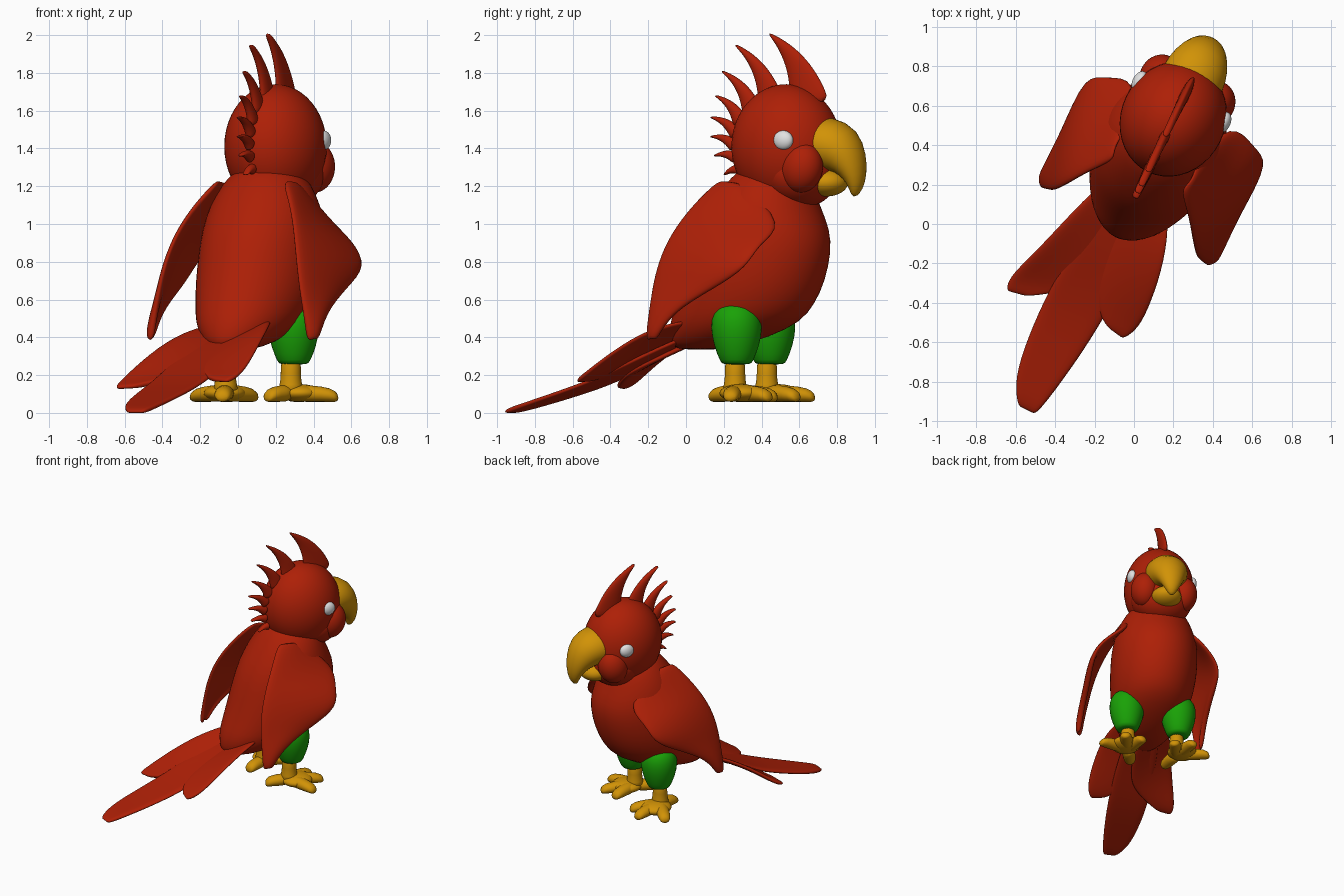
import bpy, bmesh, math
from mathutils import Vector, Matrix

cube = bpy.data.objects.get("Cube")
if cube:
    bpy.data.objects.remove(cube, do_unlink=True)

# Bird space: x = sideways, y = forward, z = up; the whole bird is turned to one side
TURN = Matrix.Translation((-0.049, 0.024, 0)) @ Matrix.Rotation(math.radians(-26), 4, 'Z')


def material(name, rgb):
    m = bpy.data.materials.new(name)
    m.use_nodes = True
    m.diffuse_color = (*rgb, 1)
    bsdf = next(n for n in m.node_tree.nodes if n.type == 'BSDF_PRINCIPLED')
    bsdf.inputs["Base Color"].default_value = (*rgb, 1)
    return m


RED = material("feather red", (0.42, 0.014, 0.002))
GREEN = material("thigh green", (0.01, 0.36, 0.002))
YELLOW = material("beak yellow", (0.64, 0.29, 0.002))
WHITE = material("eye white", (0.75, 0.75, 0.75))


def finish(name, bm, mat, thick=0, levels=1):
    bmesh.ops.recalc_face_normals(bm, faces=bm.faces)
    me = bpy.data.meshes.new(name)
    bm.to_mesh(me)
    bm.free()
    me.materials.append(mat)
    for p in me.polygons:
        p.use_smooth = True
    ob = bpy.data.objects.new(name, me)
    bpy.context.collection.objects.link(ob)
    ob.matrix_world = TURN
    if thick:
        sol = ob.modifiers.new("thickness", 'SOLIDIFY')
        sol.thickness, sol.offset = thick, 0
    if levels:
        sub = ob.modifiers.new("smooth", 'SUBSURF')
        sub.levels = sub.render_levels = levels
    return ob


def rings(name, sections, mat, n=16, levels=1):
    """Capped loft through ellipses given as (centre, axis, axis)."""
    bm = bmesh.new()
    loops = []
    for c, a, b in sections:
        angles = [math.tau * i / n for i in range(n)]
        loops.append([bm.verts.new(Vector(c) + Vector(a) * math.cos(t) + Vector(b) * math.sin(t))
                      for t in angles])
    for lo, hi in zip(loops, loops[1:]):
        for i in range(n):
            j = (i + 1) % n
            bm.faces.new((lo[i], lo[j], hi[j], hi[i]))
    bm.faces.new(loops[0])
    bm.faces.new(loops[-1])
    return finish(name, bm, mat, levels=levels)


def horn(name, path, mat, n=12):
    """Loft along a curve in the middle plane; path holds (y, z, half depth, half width)."""
    out = []
    for i, (y, z, w, lat) in enumerate(path):
        p, q = path[max(i - 1, 0)], path[min(i + 1, len(path) - 1)]
        side = Vector((0, p[1] - q[1], q[0] - p[0])).normalized()
        out.append(((0, y, z), (lat, 0, 0), side * w))
    return rings(name, out, mat, n)


def ball(name, centre, radii, mat, tilt=0):
    bm = bmesh.new()
    bmesh.ops.create_uvsphere(bm, u_segments=40, v_segments=24, radius=1)
    bm.transform(Matrix.Translation(centre) @ Matrix.Rotation(tilt, 4, 'X') @ Matrix.Diagonal((*radii, 1)))
    return finish(name, bm, mat, levels=0)


def sheet(name, rows, mat, bulge, thick):
    """Feathered plate between two edges, with a bulge along its middle."""
    bm = bmesh.new()
    grid = []
    for a, b in rows:
        a, b = Vector(a), Vector(b)
        grid.append([bm.verts.new(a.lerp(b, t) + Vector(bulge) * 4 * t * (1 - t))
                     for t in (0, 0.25, 0.5, 0.75, 1)])
    for r, s in zip(grid, grid[1:]):
        for i in range(4):
            bm.faces.new((r[i], r[i + 1], s[i + 1], s[i]))
    return finish(name, bm, mat, thick, 2)


# Body: (height, forward centre, half depth, half width)
BODY = [(0.335, 0.06, 0.08, 0.07), (0.345, 0.07, 0.17, 0.13), (0.40, 0.17, 0.275, 0.21),
        (0.48, 0.265, 0.365, 0.275), (0.58, 0.325, 0.385, 0.305), (0.70, 0.374, 0.392, 0.328),
        (0.85, 0.414, 0.386, 0.332), (0.97, 0.432, 0.36, 0.326), (1.10, 0.44, 0.29, 0.295),
        (1.21, 0.46, 0.23, 0.24), (1.28, 0.465, 0.17, 0.175), (1.325, 0.465, 0.08, 0.08)]
rings("body", [((0, u, z), (w, 0, 0), (0, d, 0)) for z, u, d, w in BODY], RED, 28)

# Head
ball("head", (0, 0.565, 1.41), (0.265, 0.298, 0.33), RED)
ball("jaw", (0, 0.645, 1.27), (0.235, 0.2, 0.185), RED)
for s, side in ((1, "right"), (-1, "left")):
    ball(side + "_cheek", (s * 0.152, 0.728, 1.3), (0.105, 0.115, 0.135), RED, -0.2)
    ball(side + "_eye", (s * 0.236, 0.66, 1.443), (0.036, 0.057, 0.052), WHITE)

# Beak
horn("upper_beak", [(0.68, 1.43, 0.13, 0.155), (0.8, 1.43, 0.15, 0.17), (0.885, 1.395, 0.142, 0.15),
                    (0.94, 1.325, 0.095, 0.115), (0.972, 1.25, 0.058, 0.078),
                    (0.975, 1.185, 0.036, 0.045), (0.962, 1.145, 0.012, 0.014)], YELLOW, 20)
ball("lower_beak", (0, 0.8, 1.22), (0.115, 0.115, 0.074), YELLOW)

# Crest spikes: base, tip and base half width
CREST = [(0.7, 1.62, 0.463, 2.01, 0.125), (0.475, 1.64, 0.263, 1.95, 0.075),
         (0.365, 1.59, 0.185, 1.81, 0.058), (0.3, 1.53, 0.146, 1.68, 0.046),
         (0.275, 1.47, 0.118, 1.565, 0.04), (0.265, 1.41, 0.118, 1.462, 0.036),
         (0.27, 1.35, 0.14, 1.36, 0.032), (0.29, 1.29, 0.2, 1.26, 0.028)]
for k, (y0, z0, y1, z1, w) in enumerate(CREST):
    base, tip = Vector((y0, z0)), Vector((y1, z1))
    d = tip - base
    ctrl = (base + tip) / 2 + Vector((d.y, -d.x)) * 0.22
    path = []
    for i in range(8):
        t = i / 7
        p = base * (1 - t) ** 2 + ctrl * 2 * t * (1 - t) + tip * t * t
        path.append((p.x, p.y, w * (1 - t) + 0.004, 0.01 * (1 - t) + 0.018))
    horn("crest_spike_%d" % (k + 1), path, RED)

# Wings: rear edge and front edge, shoulder to tip; the left wing sits closer to the body
WING = [((0.19, 0.26, 1.23), (0.19, 0.42, 1.21)), ((0.29, 0.15, 1.1), (0.27, 0.7, 0.985)),
        ((0.355, 0.055, 0.95), (0.43, 0.62, 0.9)), ((0.395, 0.0, 0.8), (0.525, 0.595, 0.77)),
        ((0.425, -0.02, 0.65), (0.5, 0.39, 0.66)), ((0.455, -0.02, 0.5), (0.495, 0.13, 0.53)),
        ((0.47, -0.02, 0.375), (0.49, 0.04, 0.38))]
for s, reach, back, side in ((1, 1, 0, "right"), (-1, 0.93, 0.015, "left")):
    rows = [[(s * reach * x, y - back, z) for x, y, z in pair] for pair in WING]
    sheet(side + "_wing", rows, RED, (s * 0.025, 0, 0.01), 0.04)


# Tail: sloping fan, cupped upward at its sides near the body
def tail_height(x, u):
    slope = 0.41 if u > -0.55 else 0.28
    cup = max(0, min(1, (u + 0.5) / 0.5))
    return 0.16 + slope * (u + 0.55) + cup * (1.9 * x * x - 0.02)


def tail_feather(name, rows, lift):
    sheet(name, [[(x, u, tail_height(x, u) + lift) for x, u in pair] for pair in rows], RED, (0, 0, 0), 0.03)


LEFT_LOBE = [((-0.19, 0.12), (0.05, 0.12)), ((-0.27, -0.13), (0.04, -0.15)), ((-0.34, -0.36), (0, -0.36)),
             ((-0.4, -0.52), (-0.15, -0.49)), ((-0.38, -0.59), (-0.28, -0.57))]
RIGHT_LOBE = [((-0.05, 0.12), (0.2, 0.12)), ((-0.04, -0.15), (0.28, -0.1)), ((0, -0.35), (0.31, -0.32)),
              ((0.08, -0.48), (0.31, -0.47)), ((0.17, -0.53), (0.26, -0.55))]
MIDDLE = [((-0.12, 0.12), (0.12, 0.12)), ((-0.17, -0.2), (0.14, -0.2)), ((-0.19, -0.5), (0.13, -0.5)),
          ((-0.18, -0.75), (0.1, -0.75)), ((-0.15, -0.97), (0.06, -0.97)), ((-0.07, -1.09), (0.03, -1.09))]
tail_feather("left_tail_lobe", LEFT_LOBE, -0.018)
tail_feather("right_tail_lobe", RIGHT_LOBE, 0.004)
tail_feather("middle_tail_feather", MIDDLE, -0.005)

# Legs and feet: toes as (angle outward from forward, length)
THIGH = [(0.255, 0.075), (0.27, 0.088), (0.35, 0.122), (0.45, 0.142), (0.53, 0.13), (0.575, 0.09), (0.59, 0.03)]
TOES = [(70, 0.255), (18, 0.26), (-18, 0.23), (200, 0.18)]
for s, side in ((1, "right"), (-1, "left")):
    x, y = s * 0.192, 0.356
    rings(side + "_thigh", [((x + s * 0.01, y + 0.014, z), (r, 0, 0), (0, r, 0)) for z, r in THIGH], GREEN)
    rings(side + "_shin", [((x, y, z), (r, 0, 0), (0, r, 0))
                           for z, r in ((0.1, 0.075), (0.15, 0.06), (0.2, 0.053), (0.3, 0.058))], YELLOW)
    ball(side + "_foot_pad", (x + s * 0.03, y + 0.05, 0.105), (0.11, 0.115, 0.047), YELLOW)
    for k, (deg, length) in enumerate(TOES):
        a = math.radians(deg)
        d = Vector((s * math.sin(a), math.cos(a), 0))
        across = Vector((d.y, -d.x, 0))
        profile = ((0, 0.055, 0.05), (0.45, 0.052, 0.046), (0.85, 0.05, 0.04), (1, 0.03, 0.022))
        rings("%s_toe_%d" % (side, k + 1),
              [(Vector((x, y, 0.056 + h)) + d * length * t, across * w, (0, 0, h)) for t, w, h in profile],
              YELLOW, 10)
